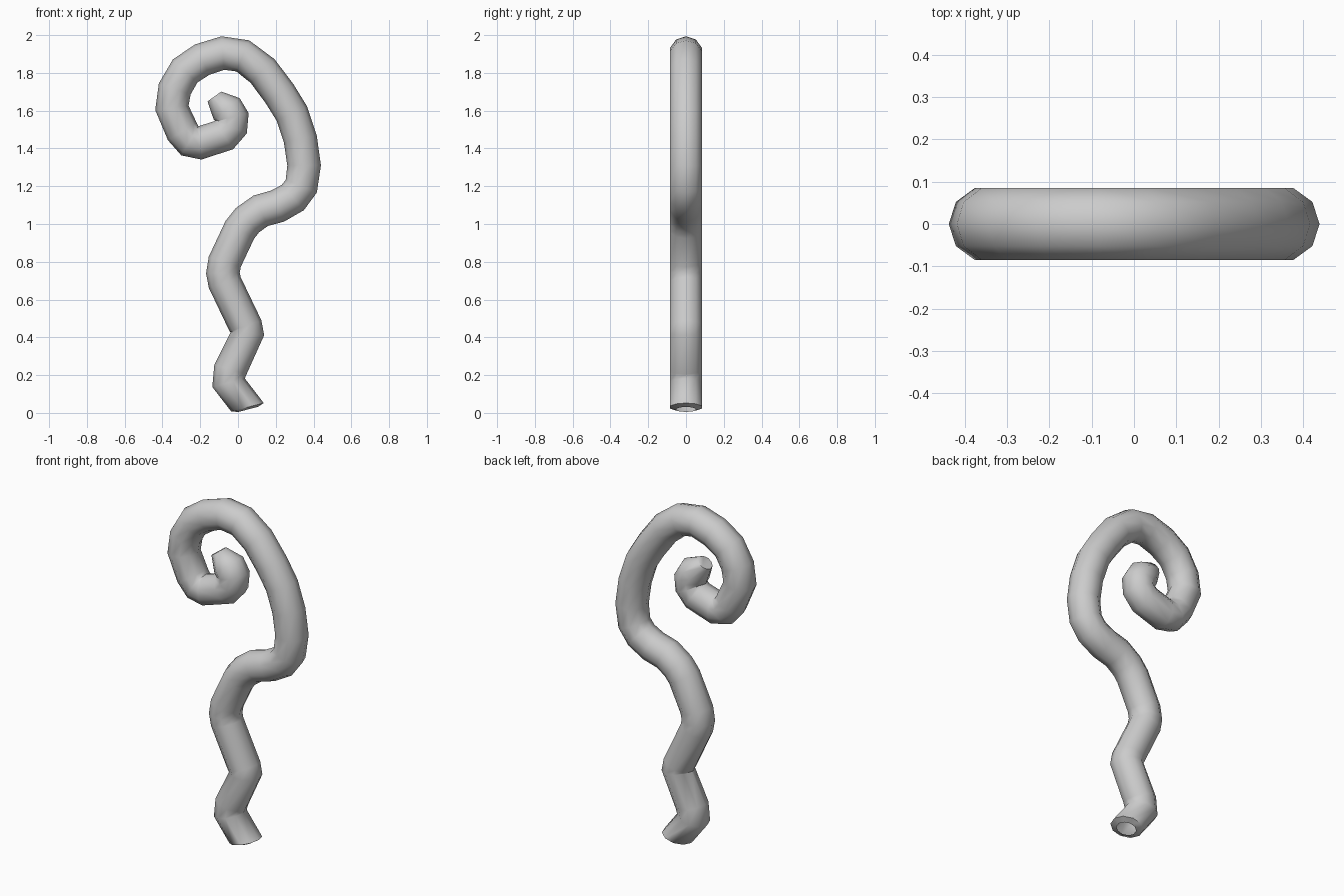
import bpy, bmesh, math
from mathutils import Vector

cube = bpy.data.objects.get("Cube")
if cube:
    bpy.data.objects.remove(cube, do_unlink=True)

SIDES = 10
RADIUS = 0.089

# Centre line in the xz plane, from the foot to the tip of the curl
PATH = [
    (.05, .03), (-.05, .16), (-.04, .23), (.05, .42), (.04, .46),
    (-.07, .69), (-.08, .74), (-.07, .80), (.01, .97), (.05, 1.02),
    (.12, 1.07), (.21, 1.095), (.29, 1.14), (.335, 1.20), (.35, 1.31),
    (.33, 1.45), (.285, 1.585), (.22, 1.69), (.13, 1.81), (.025, 1.89),
    (-.08, 1.905), (-.19, 1.87), (-.28, 1.81), (-.335, 1.715),
    (-.35, 1.615), (-.295, 1.49), (-.255, 1.44), (-.20, 1.43),
    (-.075, 1.47), (-.035, 1.515), (-.03, 1.565), (-.06, 1.61),
    (-.125, 1.675),
]
points = [Vector((x, 0, z)) for x, z in PATH]

# Ring directions: bisectors along the path, skewed cuts at both ends
steps = [(b - a).normalized() for a, b in zip(points, points[1:])]
tangents = [Vector((-.25, 0, .97)).normalized()]
tangents += [(a + b).normalized() for a, b in zip(steps, steps[1:])]
tangents.append(Vector((-.58, 0, .81)).normalized())

bm = bmesh.new()


def add_ring(centre, tangent, radius):
    side = Vector((tangent.z, 0, -tangent.x))
    ring = []
    for i in range(SIDES):
        a = math.tau * i / SIDES
        offset = side * math.cos(a) + Vector((0, 1, 0)) * math.sin(a)
        ring.append(bm.verts.new(centre + offset * radius))
    return ring


def bridge(lower, upper):
    for i in range(SIDES):
        j = (i + 1) % SIDES
        bm.faces.new((lower[i], lower[j], upper[j], upper[i]))


# Rim around the open foot, then the tube, narrowing at the tip
rings = [add_ring(points[0] - tangents[0] * 0.012, tangents[0], RADIUS * 0.6)]
for p, t in zip(points, tangents):
    rings.append(add_ring(p, t, RADIUS / 2 if p == points[-1] else RADIUS))
for lower, upper in zip(rings, rings[1:]):
    bridge(lower, upper)
bm.faces.new(rings[-1])

mesh = bpy.data.meshes.new("curled_stem")
bm.to_mesh(mesh)
bm.free()
stem = bpy.data.objects.new("curled_stem", mesh)
bpy.context.collection.objects.link(stem)

# Plain grey surface
grey = bpy.data.materials.new("light_grey")
grey.use_nodes = True
colour = (0.6, 0.6, 0.6, 1)
grey.diffuse_color = colour
grey.node_tree.nodes["Principled BSDF"].inputs["Base Color"].default_value = colour
mesh.materials.append(grey)

bpy.ops.object.select_all(action='DESELECT')
stem.select_set(True)
bpy.context.view_layer.objects.active = stem
bpy.ops.object.shade_smooth_by_angle(angle=math.radians(60))
